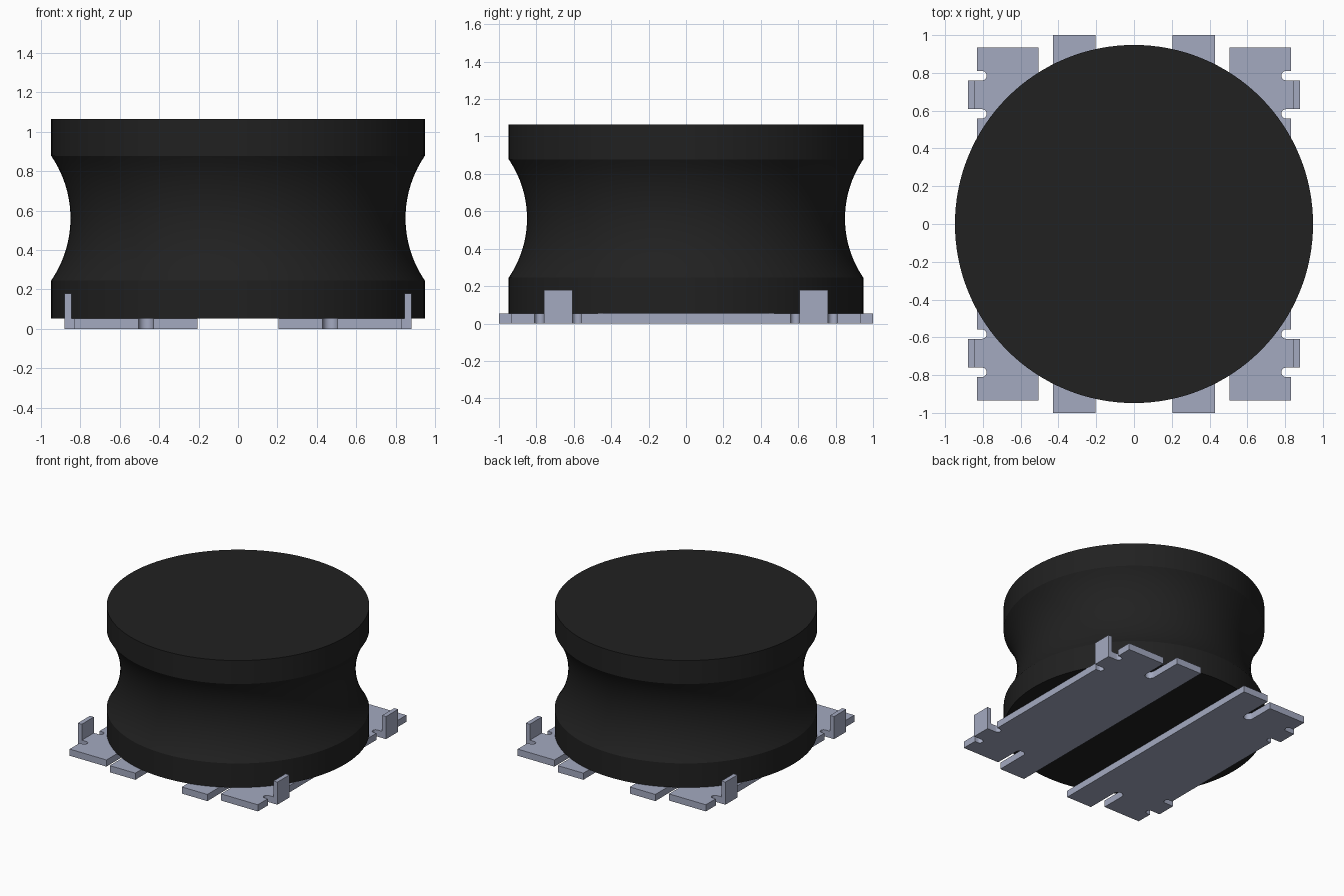
import bpy, bmesh, math
from mathutils import Vector

old = bpy.data.objects.get("Cube")
if old:
    bpy.data.objects.remove(old, do_unlink=True)

PLATE_TOP = 0.053


def material(name, rgb, roughness):
    m = bpy.data.materials.new(name)
    m.use_nodes = True
    m.diffuse_color = (*rgb, 1)
    bsdf = m.node_tree.nodes["Principled BSDF"]
    bsdf.inputs["Base Color"].default_value = (*rgb, 1)
    bsdf.inputs["Roughness"].default_value = roughness
    return m


black = material("black ferrite", (0.015, 0.015, 0.015), 0.6)
metal = material("blue grey metal", (0.37, 0.40, 0.53), 0.5)


def finish(bm, name, mat, mirror=None):
    bmesh.ops.recalc_face_normals(bm, faces=bm.faces[:])
    mesh = bpy.data.meshes.new(name)
    bm.to_mesh(mesh)
    bm.free()
    mesh.materials.append(mat)
    ob = bpy.data.objects.new(name, mesh)
    bpy.context.collection.objects.link(ob)
    if mirror:
        mod = ob.modifiers.new("mirror", "MIRROR")
        mod.use_axis = mirror
        mod.use_mirror_merge = False
    bpy.ops.object.select_all(action="DESELECT")
    ob.select_set(True)
    bpy.context.view_layer.objects.active = ob
    bpy.ops.object.shade_smooth_by_angle(angle=math.radians(25))
    return ob


def arc(cx, cy, r, start, end, steps):
    angles = [math.radians(start + (end - start) * i / steps) for i in range(steps + 1)]
    return [(cx + r * math.cos(a), cy + r * math.sin(a)) for a in angles]


# Waisted core: straight flanges joined by one concave arc, revolved about z
R, Z0, Z1 = 0.948, PLATE_TOP, 1.065
LOW, HIGH, WAIST = 0.245, 0.878, 0.85
half, depth = (HIGH - LOW) / 2, R - WAIST
rad = (half ** 2 + depth ** 2) / (2 * depth)
sweep = math.degrees(math.asin(half / rad))
groove = arc(WAIST + rad, (LOW + HIGH) / 2, rad, 180 + sweep, 180 - sweep, 20)
profile = [(R, Z0)] + groove + [(R, Z1)]

SEGMENTS = 128
bm = bmesh.new()
rings = []
for r, z in profile:
    rings.append([bm.verts.new((r * math.cos(a), r * math.sin(a), z))
                  for a in (2 * math.pi * i / SEGMENTS for i in range(SEGMENTS))])
for lower, upper in zip(rings, rings[1:]):
    for i in range(SEGMENTS):
        j = (i + 1) % SEGMENTS
        bm.faces.new((lower[i], lower[j], upper[j], upper[i]))
bm.faces.new(rings[0])
bm.faces.new(rings[-1])
finish(bm, "core", black)

# Terminal plates: notched outline, mirrored front to back, then left to right
outline = (arc(0.805, 0.583, 0.025, -90, -270, 10)
           + [(0.88, 0.608), (0.88, 0.76)]
           + arc(0.805, 0.785, 0.025, -90, -270, 10)
           + [(0.83, 0.81), (0.83, 0.935), (0.505, 0.935)]
           + arc(0.4675, 0.74, 0.0375, 0, -180, 12)
           + [(0.43, 1.0), (0.205, 1.0)])
outline = [(0.83, 0.558)] + outline
outline += [(x, -y) for x, y in reversed(outline)]

bm = bmesh.new()
base = bm.faces.new([bm.verts.new((x, y, 0)) for x, y in outline])
extruded = bmesh.ops.extrude_face_region(bm, geom=[base], use_keep_orig=True)
top = [v for v in extruded["geom"] if isinstance(v, bmesh.types.BMVert)]
bmesh.ops.translate(bm, verts=top, vec=Vector((0, 0, PLATE_TOP)))
finish(bm, "terminal_plates", metal, (True, False, False))

# Upturned tabs at the four corners
bm = bmesh.new()
bmesh.ops.create_cube(bm, size=1)
bmesh.ops.scale(bm, verts=bm.verts[:], vec=Vector((0.035, 0.152, 0.18 - PLATE_TOP)))
bmesh.ops.translate(bm, verts=bm.verts[:],
                    vec=Vector((0.8625, 0.684, (0.18 + PLATE_TOP) / 2)))
finish(bm, "upright_tabs", metal, (True, True, False))
